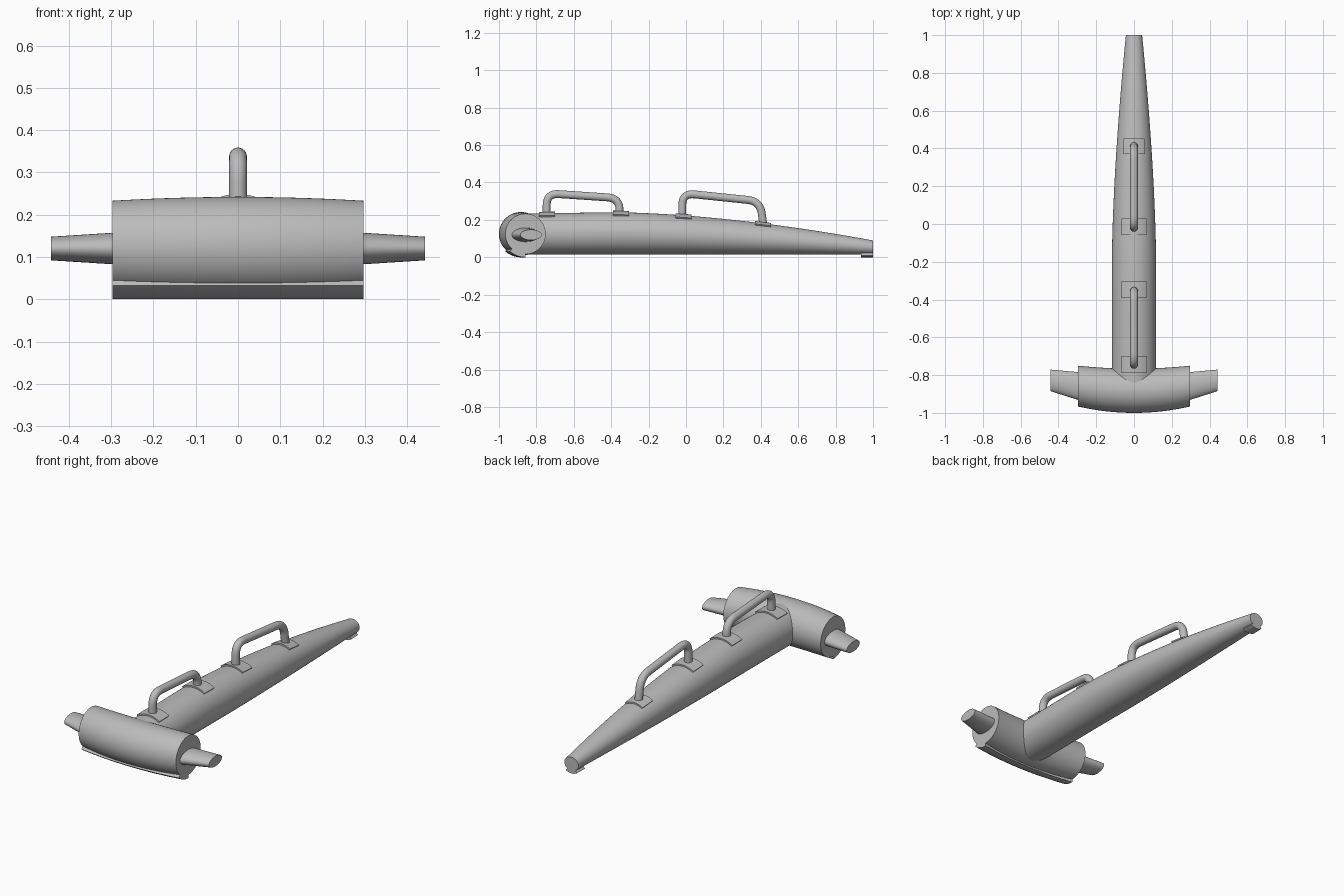
import bpy, bmesh, math
from mathutils import Vector

if "Cube" in bpy.data.objects:
    bpy.data.objects.remove(bpy.data.objects["Cube"])

grey = bpy.data.materials.new("plain grey")
grey.diffuse_color = (0.5, 0.5, 0.5, 1)
grey.use_nodes = True
grey.node_tree.nodes["Principled BSDF"].inputs["Base Color"].default_value = grey.diffuse_color


def finish(name, bm, angle=35):
    bmesh.ops.recalc_face_normals(bm, faces=bm.faces)
    mesh = bpy.data.meshes.new(name)
    bm.to_mesh(mesh)
    bm.free()
    obj = bpy.data.objects.new(name, mesh)
    bpy.context.collection.objects.link(obj)
    mesh.materials.append(grey)
    bpy.ops.object.select_all(action='DESELECT')
    obj.select_set(True)
    bpy.context.view_layer.objects.active = obj
    bpy.ops.object.shade_smooth_by_angle(angle=math.radians(angle))
    return obj


def loft(name, rings):
    """Skin closed rings of points and cap both ends."""
    bm = bmesh.new()
    vs = [[bm.verts.new(p) for p in ring] for ring in rings]
    n = len(vs[0])
    for a, b in zip(vs, vs[1:]):
        for i in range(n):
            j = (i + 1) % n
            bm.faces.new((a[i], a[j], b[j], b[i]))
    bm.faces.new(vs[0])
    bm.faces.new(vs[-1])
    return finish(name, bm)


def steps(a, b, n):
    return [a + (b - a) * i / n for i in range(n + 1)]


def circle(n):
    return [(math.cos(t), math.sin(t)) for t in steps(0, 2 * math.pi, n)[:-1]]


# Long tapering body: half width, half height and centre height along y
def body_size(y):
    t = max(0, (y + 0.2) / 1.2)
    s = (y + 0.4) / 1.4
    rx = 0.117 - 0.074 * t ** 1.6
    rz = 0.113 - 0.0755 * max(0, s) ** 1.7 + 0.012 * min(0, s)
    return rx, rz, 0.015 + rz


def body_ring(y):
    rx, rz, zc = body_size(y)
    return [(rx * c, y, zc + rz * s) for c, s in circle(64)]


loft("body", [body_ring(y) for y in steps(-0.87, 1.0, 34)])


# Thin curved pad lying on the body, between two angles
def body_pad(name, y0, y1, a0, a1, thick):
    rings = []
    for y in steps(y0, y1, 4):
        rx, rz, zc = body_size(y)
        ring = []
        for off, angles in ((thick, steps(a0, a1, 14)), (-0.012, steps(a1, a0, 14))):
            for a in angles:
                a = math.radians(a)
                ring.append(((rx + off) * math.cos(a), y, zc + (rz + off) * math.sin(a)))
        rings.append(ring)
    loft(name, rings)


for i, (y0, y1) in enumerate(((-0.785, -0.70), (-0.39, -0.305), (-0.055, 0.03), (0.37, 0.455))):
    body_pad(f"handle_pad_{i + 1}", y0, y1, 56, 124, 0.008)
body_pad("tail_foot", 0.935, 1.0, 235, 305, 0.0148)


# Bowed crossbar
def bar_size(x):
    k = (x / 0.297) ** 2
    return -0.883 + 0.025 * k, 0.117 - 0.009 * k


BAR_Z = 0.125
bar_x = steps(-0.297, 0.297, 24)
bar = []
for x in bar_x:
    yc, r = bar_size(x)
    bar.append([(x, yc + r * c, BAR_Z + r * s) for c, s in circle(64)])
loft("crossbar", bar)

# Wear strip wrapped under the front of the crossbar
strip = []
for x in bar_x:
    yc, r = bar_size(x)
    ring = []
    for rad, (a0, a1) in ((BAR_Z, (228, 270)), (r - 0.012, (270, 228))):
        for a in steps(a0, a1, 10):
            a = math.radians(a)
            ring.append((x, yc + rad * math.cos(a), BAR_Z + rad * math.sin(a)))
    strip.append(ring)
loft("crossbar_strip", strip)

# Flattened tapered pegs at both crossbar ends
for side, name in ((1, "right_peg"), (-1, "left_peg")):
    rings = []
    for x, yc, ry, rz in ((0.285, -0.860, 0.075, 0.038), (0.442, -0.828, 0.057, 0.028)):
        rings.append([(side * x, yc + ry * c, 0.12 + rz * s) for c, s in circle(40)])
    loft(name, rings)


# Bent tube handles: corners of the path are rounded with quadratic arcs
def handle(name, pts, radius=0.021, bend=0.065):
    pts = [Vector((0, y, z)) for y, z in pts]
    path = [pts[0]]
    for a, b, c in zip(pts, pts[1:], pts[2:]):
        p = b + (a - b).normalized() * bend
        q = b + (c - b).normalized() * bend
        path += [p * (1 - t) ** 2 + b * 2 * t * (1 - t) + q * t * t for t in steps(0, 1, 10)]
    path.append(pts[-1])
    rings = []
    for i, p in enumerate(path):
        d = (path[min(i + 1, len(path) - 1)] - path[max(i - 1, 0)]).normalized()
        u = Vector((1, 0, 0))
        v = d.cross(u)
        rings.append([p + radius * (u * c + v * s) for c, s in circle(24)])
    loft(name, rings)


handle("front_handle", ((-0.745, 0.21), (-0.745, 0.342), (-0.355, 0.316), (-0.355, 0.21)))
handle("rear_handle", ((-0.02, 0.20), (-0.02, 0.343), (0.395, 0.300), (0.415, 0.165)))
